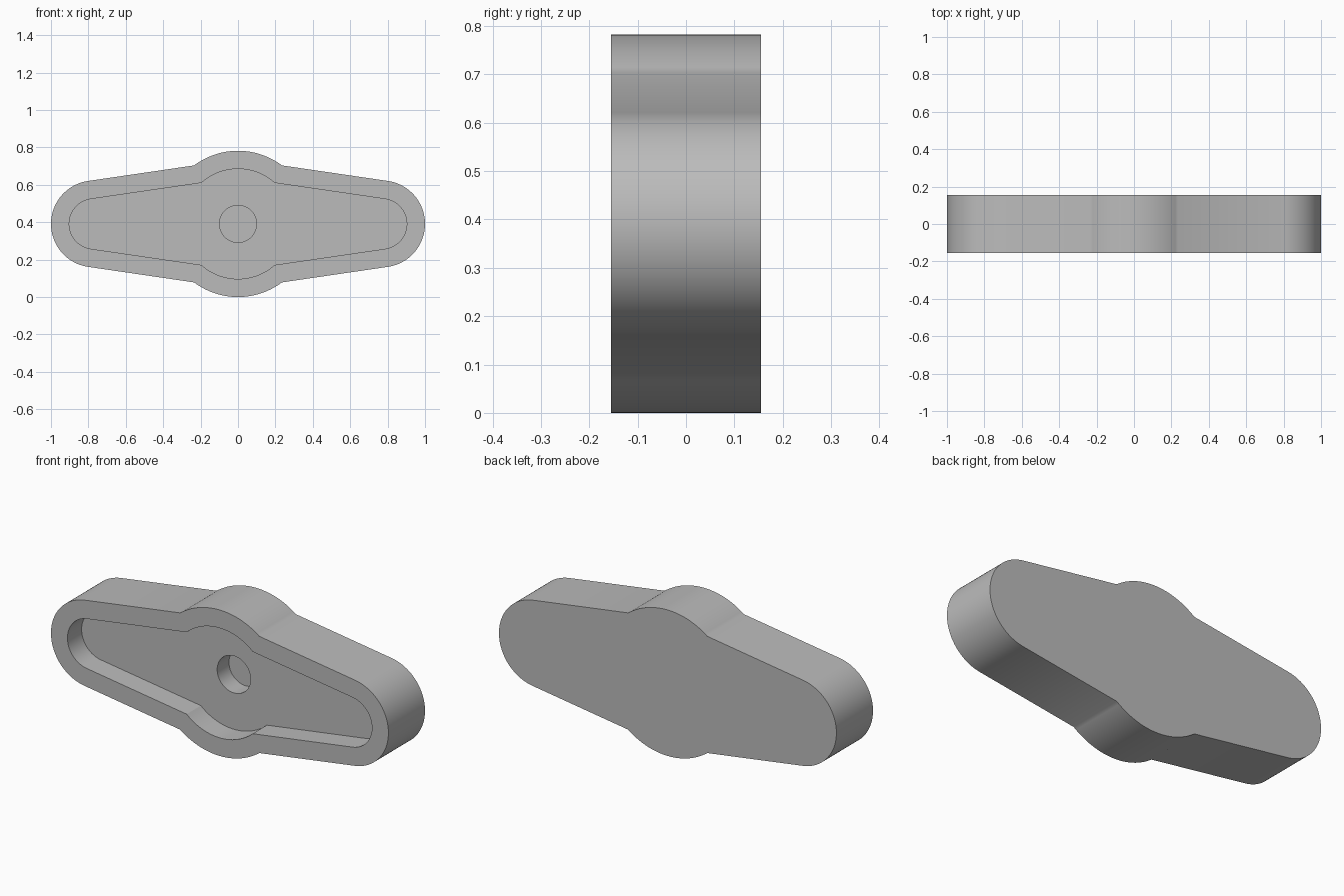
import bpy
import bmesh
from math import cos, sin, pi, radians

cube = bpy.data.objects.get("Cube")
if cube:
    bpy.data.objects.remove(cube, do_unlink=True)

MID_Z = 0.391
FRONT, FLOOR, HOLE_END, BACK = -0.155, -0.035, 0.065, 0.155


def arc(cx, r, start, end, steps):
    angles = [radians(start + (end - start) * i / steps) for i in range(steps + 1)]
    return [(cx + r * cos(a), r * sin(a)) for a in angles]


def lever_outline(end_r, hub_r, hub_angle):
    """Rounded arm ends joined by tapering sides to a round hub."""
    quarter = arc(0.768, end_r, 0, 82, 20) + arc(0, hub_r, hub_angle, 90, 14)
    half = quarter + [(-x, z) for x, z in reversed(quarter[:-1])]
    return half + [(x, -z) for x, z in reversed(half[1:-1])]


def add_loop(bm, points, y):
    verts = [bm.verts.new((x, y, z + MID_Z)) for x, z in points]
    edges = [bm.edges.new((v, verts[i - 1])) for i, v in enumerate(verts)]
    return verts, edges


def add_wall(bm, a, b):
    for i in range(len(a[0])):
        bm.faces.new((a[0][i - 1], a[0][i], b[0][i], b[0][i - 1]))


def fill_between(bm, a, b):
    bmesh.ops.triangle_fill(bm, edges=a[1] + b[1], use_beauty=True)


outer = lever_outline(0.232, 0.391, 53.1)
inner = lever_outline(0.1345, 0.294, 48.3)
circle = arc(0, 0.099, 0, 360, 64)[:-1]

bm = bmesh.new()
back = add_loop(bm, outer, BACK)
rim_outer = add_loop(bm, outer, FRONT)
rim_inner = add_loop(bm, inner, FRONT)
floor = add_loop(bm, inner, FLOOR)
hole_top = add_loop(bm, circle, FLOOR)
hole_bottom = add_loop(bm, circle, HOLE_END)

# Side walls of the body, recess and blind hole
for a, b in ((back, rim_outer), (rim_inner, floor), (hole_top, hole_bottom)):
    add_wall(bm, a, b)

# Flat rim, recess floor, hole end and back
fill_between(bm, rim_outer, rim_inner)
fill_between(bm, floor, hole_top)
bm.faces.new(hole_bottom[0])
bm.faces.new(back[0])
bmesh.ops.recalc_face_normals(bm, faces=bm.faces[:])

mesh = bpy.data.meshes.new("lever_body")
bm.to_mesh(mesh)
bm.free()
body = bpy.data.objects.new("lever_body", mesh)
bpy.context.collection.objects.link(body)

# Plain grey finish
grey = bpy.data.materials.new("plain grey")
grey.use_nodes = True
colour = (0.5, 0.5, 0.5, 1)
grey.diffuse_color = colour
grey.node_tree.nodes["Principled BSDF"].inputs["Base Color"].default_value = colour
mesh.materials.append(grey)

bpy.context.view_layer.objects.active = body
body.select_set(True)
bpy.ops.object.shade_smooth_by_angle(angle=radians(30))
